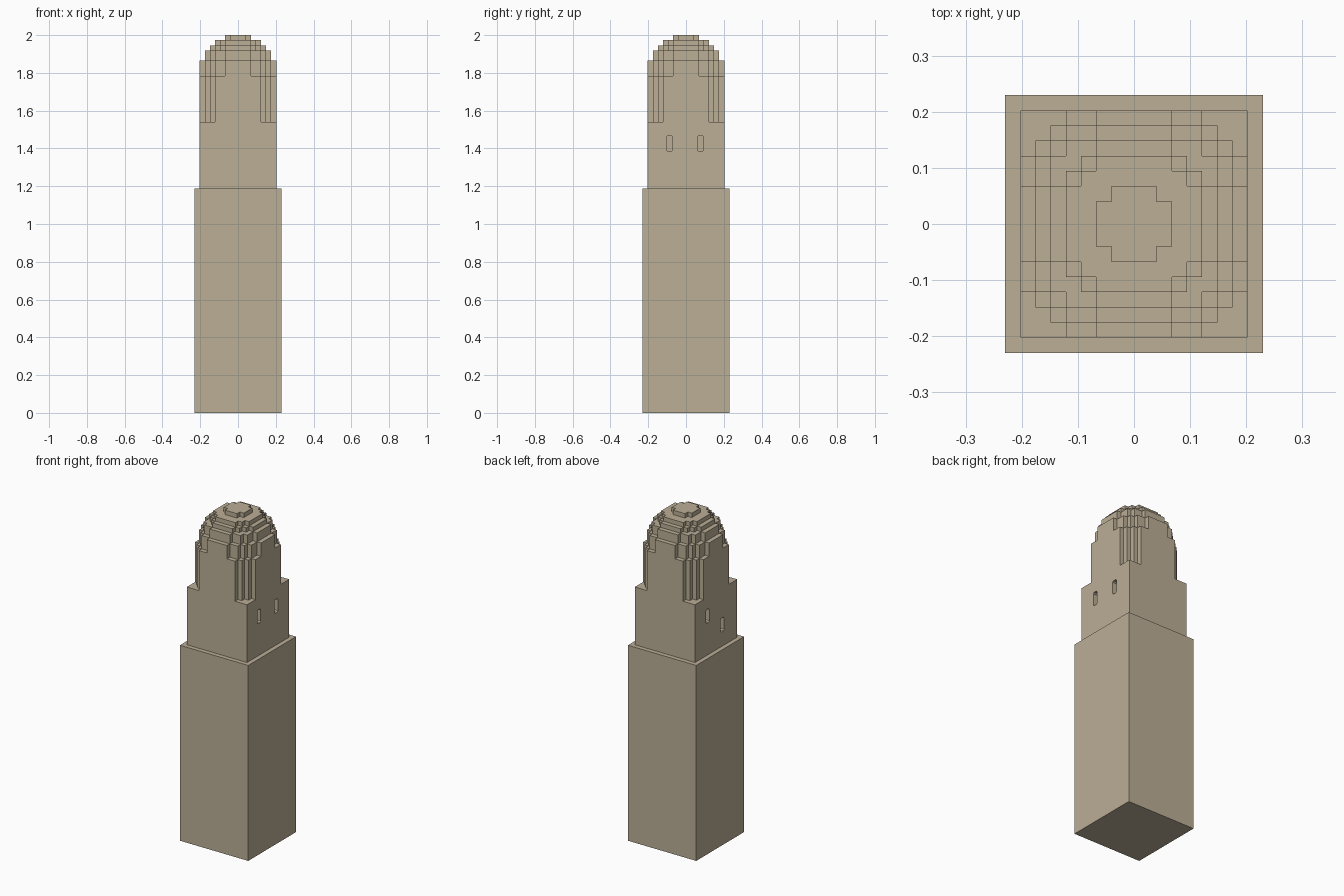
import bpy, bmesh
from mathutils import Matrix, Vector

if "Cube" in bpy.data.objects:
    bpy.data.objects.remove(bpy.data.objects["Cube"], do_unlink=True)

U = 2 / 74  # one masonry block; the tower is 74 blocks tall

stone = bpy.data.materials.new("warm_stone")
stone.use_nodes = True
COLOUR = (0.50, 0.425, 0.305, 1)
stone.diffuse_color = COLOUR
stone.node_tree.nodes["Principled BSDF"].inputs["Base Color"].default_value = COLOUR


def prism(name, outline, z0, z1, matrix=Matrix.Identity(4)):
    """Extrude a 2D outline from z0 to z1 and place it with a matrix."""
    bm = bmesh.new()
    face = bm.faces.new([bm.verts.new((x, y, z0)) for x, y in outline])
    top = bmesh.ops.extrude_face_region(bm, geom=[face])["geom"]
    bmesh.ops.translate(bm, vec=(0, 0, z1 - z0),
                        verts=[v for v in top if isinstance(v, bmesh.types.BMVert)])
    bm.transform(matrix)
    bmesh.ops.recalc_face_normals(bm, faces=bm.faces)
    mesh = bpy.data.meshes.new(name)
    bm.to_mesh(mesh)
    bm.free()
    mesh.materials.append(stone)
    ob = bpy.data.objects.new(name, mesh)
    bpy.context.collection.objects.link(ob)
    return ob


def stepped_outline(corners):
    """Turn the outer corners of one quadrant into a four-way stepped outline."""
    quadrant = []
    for i, (x, y) in enumerate(corners):
        if i:
            quadrant.append((x, corners[i - 1][1]))  # inner corner of the step
        quadrant.append((x, y))
    points = []
    for _ in range(4):
        points += quadrant
        quadrant = [(-y, x) for x, y in quadrant]
    return [(x * U, y * U) for x, y in points]


# Plain square blocks, then the stepped tiers of the crown:
# name, bottom and top in blocks, outer corners of one quadrant
tiers = [
    ("base_block", 0, 44, [(8.5, 8.5)]),
    ("upper_shaft", 44, 57, [(7.5, 7.5)]),
    ("crown_drum", 57, 66, [(7.5, 4.5), (6.5, 5.5), (5.5, 6.5), (4.5, 7.5)]),
    ("crown_shoulder", 66, 69, [(7.5, 2.5), (6.5, 4.5), (5.5, 5.5), (4.5, 6.5), (2.5, 7.5)]),
    ("dome_lower_tier", 69, 71, [(6.5, 2.5), (5.5, 4.5), (4.5, 5.5), (2.5, 6.5)]),
    ("dome_middle_tier", 71, 72, [(5.5, 2.5), (4.5, 3.5), (3.5, 4.5), (2.5, 5.5)]),
    ("dome_upper_tier", 72, 73, [(4.5, 2.5), (3.5, 3.5), (2.5, 4.5)]),
    ("dome_cap", 73, 74, [(2.5, 1.5), (1.5, 2.5)]),
]
parts = {name: prism(name, stepped_outline(corners), a * U, b * U)
         for name, a, b, corners in tiers}

# Narrow window slots with clipped corners, sunk into the two side faces
W, H, C, DEPTH = 0.016, 0.042, 0.007, 0.027
slot = [(W, C - H), (W, H - C), (W - C, H), (C - W, H),
        (-W, H - C), (-W, C - H), (C - W, -H), (W - C, -H)]
shaft = parts["upper_shaft"]
wall = 7.5 * U
for side, y, z in [(1, -0.087, 1.426), (1, 0.077, 1.426),
                   (-1, 0.082, 1.426), (-1, -0.06, 1.32)]:
    # outline x -> world y, outline y -> world z, extrusion -> world x
    place = Matrix(((side, 0, 0, 0), (0, 0, 0, 0), (0, 0, 0, 0), (0, 0, 0, 1)))
    place = Matrix(((0, 0, side, 0), (1, 0, 0, y), (0, 1, 0, z), (0, 0, 0, 1)))
    cutter = prism("slot_cutter", slot, wall - DEPTH, wall + 0.02, place)
    cutter.hide_render = True
    mod = shaft.modifiers.new("window_slot", "BOOLEAN")
    mod.operation = "DIFFERENCE"
    mod.solver = "EXACT"
    mod.object = cutter
    bpy.context.view_layer.objects.active = shaft
    bpy.ops.object.modifier_apply(modifier=mod.name)
    bpy.data.objects.remove(cutter, do_unlink=True)
